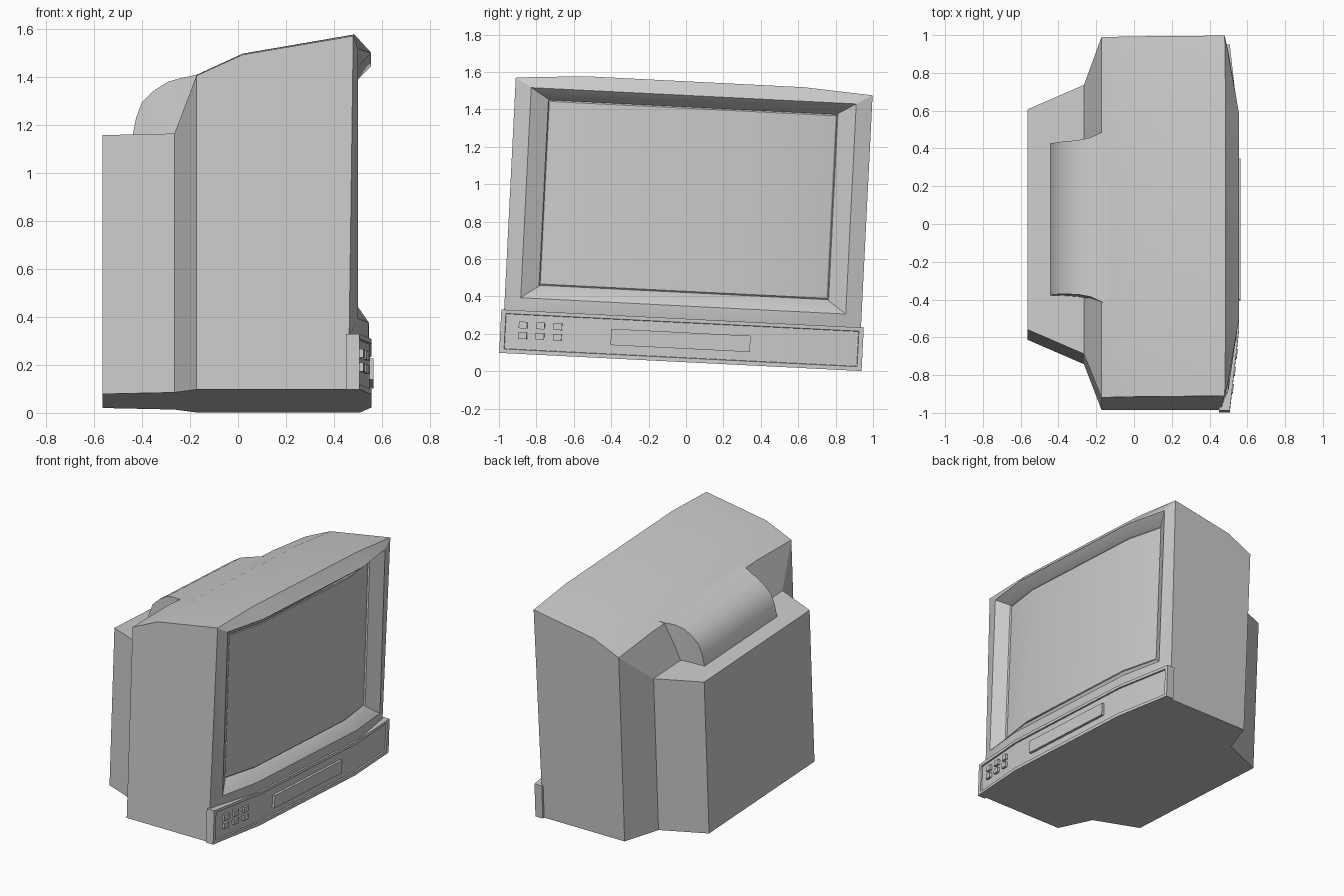
import bpy, bmesh, math
from mathutils import Matrix, Vector

if "Cube" in bpy.data.objects:
    bpy.data.objects.remove(bpy.data.objects["Cube"])

# The whole set leans slightly sideways, so every part is built upright and then tilted
TILT = Matrix.Translation((0, -0.03, 0.0495)) @ Matrix.Rotation(-0.05, 4, 'X')


def finish(name, bm, angle=28):
    bmesh.ops.remove_doubles(bm, verts=bm.verts, dist=0.0005)
    bmesh.ops.recalc_face_normals(bm, faces=bm.faces)
    bm.transform(TILT)
    me = bpy.data.meshes.new(name)
    bm.to_mesh(me)
    bm.free()
    ob = bpy.data.objects.new(name, me)
    bpy.context.collection.objects.link(ob)
    bpy.ops.object.select_all(action='DESELECT')
    ob.select_set(True)
    bpy.context.view_layer.objects.active = ob
    bpy.ops.object.shade_smooth_by_angle(angle=math.radians(angle))
    return ob


def ring(yo, yi, zb, zt, xb, xt, crown=0.0):
    """8-point frame; xb / xt = (x at the ends, x at the middle) of bottom / top row."""
    row = [(-yo, 0), (-yi, 1), (yi, 1), (yo, 0)]
    return ([(xb[k], y, zb) for y, k in row] +
            [(xt[k], y, zt + crown * k) for y, k in reversed(row)])


def flat(x, yo, yi, zt, crown=0.0):
    return ring(yo, yi, 0, zt, (x, x), (x, x), crown)


def loft(name, rings):
    bm = bmesh.new()
    vs = [[bm.verts.new(p) for p in r] for r in rings]
    for a, b in zip(vs, vs[1:]):
        for i in range(8):
            j = (i + 1) % 8
            bm.faces.new((a[i], a[j], b[j], b[i]))
    for end in (vs[0], vs[-1]):
        for q in ((0, 1, 6, 7), (1, 2, 5, 6), (2, 3, 4, 5)):
            bm.faces.new([end[k] for k in q])
    return finish(name, bm)


# Cabinet: rear box, main shell, bowed bezel, screen recess and glass
loft("cabinet", [
    flat(-0.565, 0.583, 0.40, 1.08),
    flat(-0.265, 0.713, 0.45, 1.08),
    flat(-0.172, 0.955, 0.585, 1.31, 0.022),
    flat(0.02, 0.955, 0.585, 1.397, 0.023),
    ring(0.955, 0.585, 0, 1.475, (0.46, 0.46), (0.48, 0.485), 0.025),
    ring(0.955, 0.585, 0.22, 1.475, (0.463, 0.543), (0.48, 0.485), 0.025),
    ring(0.87, 0.55, 0.30, 1.425, (0.50, 0.545), (0.50, 0.555)),
    ring(0.775, 0.50, 0.367, 1.368, (0.45, 0.50), (0.45, 0.50)),
    ring(0.770, 0.50, 0.372, 1.363, (0.438, 0.488), (0.438, 0.488)),
    ring(0.763, 0.49, 0.379, 1.356, (0.445, 0.495), (0.445, 0.495)),
])

# Tube hump on the back: side profile swept across, flaring where it meets the shell
profile = [(-0.445, 1.06, 0.402), (-0.425, 1.16, 0.402), (-0.40, 1.227, 0.403),
           (-0.35, 1.275, 0.405), (-0.29, 1.312, 0.41), (-0.23, 1.328, 0.422),
           (-0.17, 1.338, 0.45), (-0.09, 1.362, 0.48)]
bm = bmesh.new()
rows = []
for x, z, w in profile:
    rows.append([bm.verts.new(p) for p in
                 ((x, -w, 1.06), (x, -w, z), (x, w, z), (x, w, 1.06))])
for a, b in zip(rows, rows[1:]):
    for i in range(3):
        bm.faces.new((a[i], a[i + 1], b[i + 1], b[i]))
    bm.faces.new((a[3], a[0], b[0], b[3]))
bm.faces.new(rows[-1])
finish("tube_hump", bm, 35)

# Control panel with a raised rim
PX = (0.507, 0.557)
back = (0.45, 0.45)
sunk = tuple(x - 0.010 for x in PX)
loft("control_panel", [
    ring(0.97, 0.53, 0, 0.232, back, back),
    ring(0.97, 0.53, 0, 0.232, PX, PX),
    ring(0.945, 0.53, 0.022, 0.212, PX, PX),
    ring(0.943, 0.53, 0.024, 0.210, sunk, sunk),
])


def box(name, center, size, turn=0.0):
    bm = bmesh.new()
    bmesh.ops.create_cube(bm, size=1)
    bm.transform(Matrix.Translation(Vector(center)) @ Matrix.Rotation(turn, 4, 'Z')
                 @ Matrix.Diagonal((*size, 1)))
    finish(name, bm)


# Front door in the middle of the panel
box("panel_door", (0.55, -0.005, 0.115), (0.03, 0.746, 0.087))

# Six push buttons following the slanted end of the panel
slope = math.atan2(PX[1] - PX[0], 0.44)
for col in range(3):
    for r in range(2):
        y = -0.849 + 0.093 * col
        x = sunk[0] + math.tan(slope) * (y + 0.97)
        box(f"button_{col}_{r}", (x, y, 0.098 + 0.057 * r), (0.03, 0.045, 0.036), -slope)
